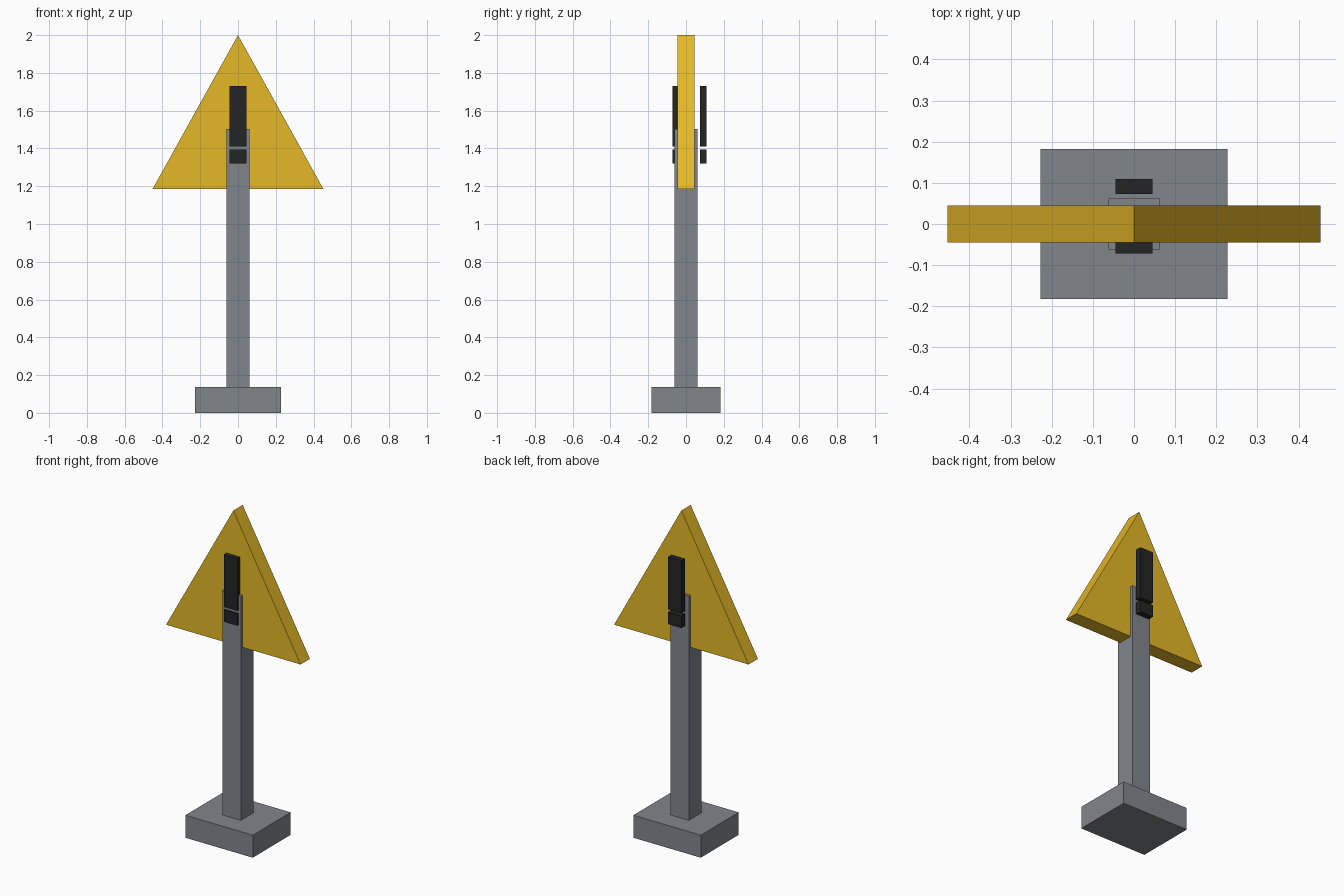
import bpy
import bmesh
from mathutils import Matrix

cube = bpy.data.objects.get("Cube")
if cube:
    bpy.data.objects.remove(cube, do_unlink=True)


def material(name, rgb):
    m = bpy.data.materials.new(name)
    m.use_nodes = True
    m.diffuse_color = (*rgb, 1)
    bsdf = m.node_tree.nodes["Principled BSDF"]
    bsdf.inputs["Base Color"].default_value = (*rgb, 1)
    bsdf.inputs["Roughness"].default_value = 0.8
    return m


grey = material("post grey", (0.22, 0.24, 0.26))
yellow = material("warning yellow", (0.78, 0.48, 0.02))
black = material("mark black", (0.018, 0.018, 0.018))


def finish(name, bm, mat):
    bmesh.ops.recalc_face_normals(bm, faces=bm.faces)
    mesh = bpy.data.meshes.new(name)
    bm.to_mesh(mesh)
    bm.free()
    mesh.materials.append(mat)
    obj = bpy.data.objects.new(name, mesh)
    bpy.context.collection.objects.link(obj)
    return obj


def box(name, width, depth, bottom, top, mat, y=0):
    bm = bmesh.new()
    bmesh.ops.create_cube(bm, size=1)
    bm.transform(Matrix.Translation((0, y, (bottom + top) / 2))
                 @ Matrix.Diagonal((width, depth, top - bottom, 1)))
    return finish(name, bm, mat)


# Foot and post
box("base", 0.454, 0.364, 0, 0.137, grey)
box("post", 0.124, 0.124, 0.137, 1.502, grey)

# Triangular sign plate, extruded through its thickness
bm = bmesh.new()
corners = [(-0.453, 1.184), (0.453, 1.184), (0, 2)]
face = bm.faces.new([bm.verts.new((x, -0.045, z)) for x, z in corners])
extruded = bmesh.ops.extrude_face_region(bm, geom=[face])["geom"]
verts = [v for v in extruded if isinstance(v, bmesh.types.BMVert)]
bmesh.ops.translate(bm, verts=verts, vec=(0, 0.09, 0))
finish("sign_plate", bm, yellow)

# Exclamation mark on each side: long bar above a short block
for side, y in (("front", -0.054), ("back", 0.091)):
    box(side + "_mark_bar", 0.091, 0.036, 1.411, 1.73, black, y)
    box(side + "_mark_dot", 0.091, 0.036, 1.321, 1.394, black, y)
